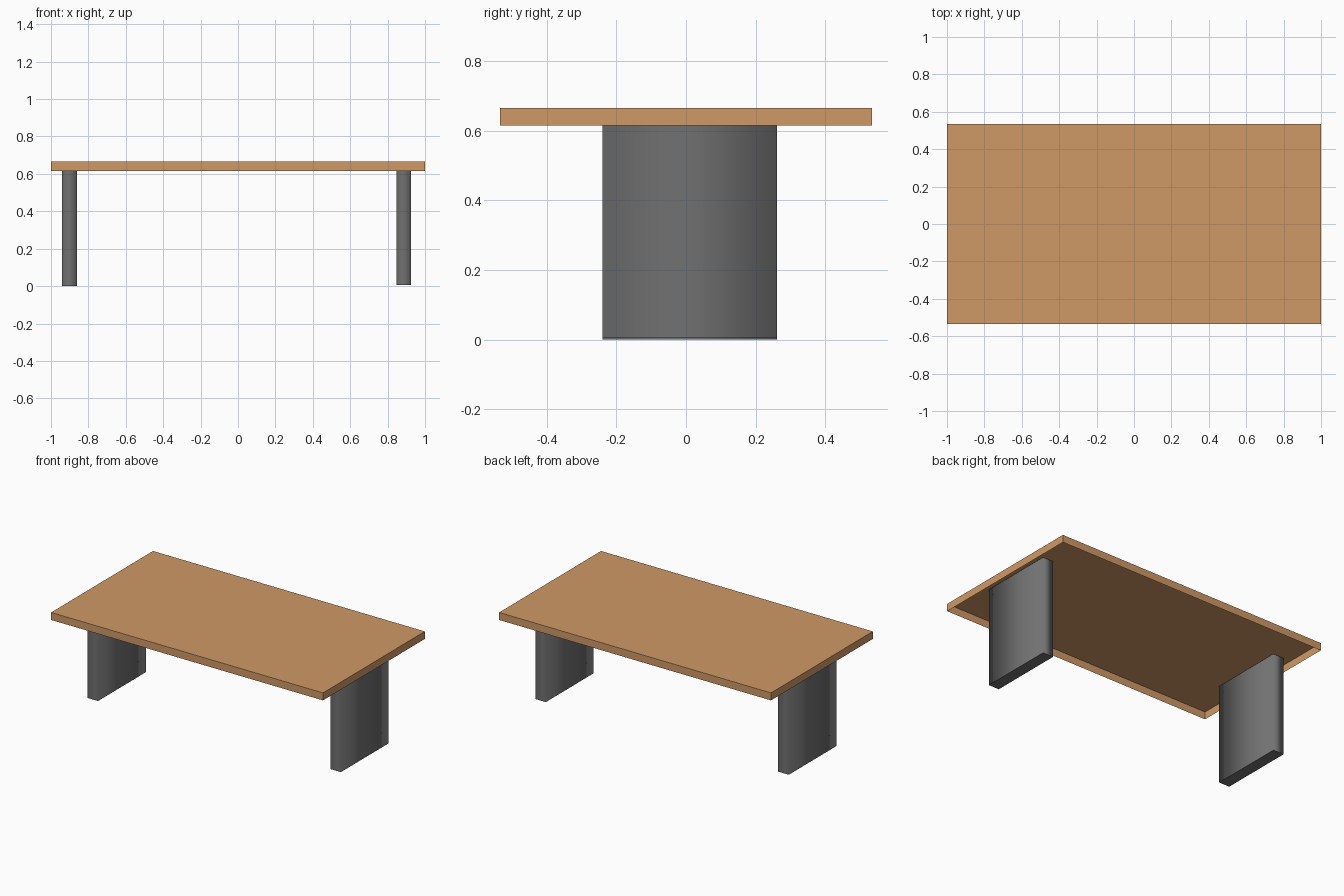
import bpy
import bmesh

if "Cube" in bpy.data.objects:
    bpy.data.objects.remove(bpy.data.objects["Cube"])


def make_material(name, color):
    mat = bpy.data.materials.new(name)
    mat.diffuse_color = (*color, 1.0)
    mat.use_nodes = True
    mat.node_tree.nodes["Principled BSDF"].inputs["Base Color"].default_value = mat.diffuse_color
    return mat


def make_box(name, low, high, mat, open_bottom=False, soft_sides=False):
    """Box between two corners; optionally open below or with softly shaded walls."""
    bm = bmesh.new()
    bmesh.ops.create_cube(bm, size=1.0)
    for v in bm.verts:
        v.co = [(l + h) / 2 + c * (h - l) for l, h, c in zip(low, high, v.co)]
    bm.normal_update()
    if open_bottom:
        under = [f for f in bm.faces if f.normal.z < -0.5]
        bmesh.ops.delete(bm, geom=under, context='FACES_ONLY')
    if soft_sides:
        for f in bm.faces:
            f.smooth = abs(f.normal.z) < 0.5
        for e in bm.edges:
            # horizontal edges stay crisp, vertical corners blend
            e.smooth = abs(e.verts[0].co.z - e.verts[1].co.z) > 0.01
    mesh = bpy.data.meshes.new(name)
    bm.to_mesh(mesh)
    bm.free()
    mesh.materials.append(mat)
    obj = bpy.data.objects.new(name, mesh)
    bpy.context.collection.objects.link(obj)
    return obj


wood = make_material("warm wood", (0.63, 0.32, 0.135))
metal = make_material("dark grey", (0.165, 0.165, 0.165))

# Table top: a thin shell, hollow underneath
make_box("table_top", (-1.0, -0.535, 0.615), (1.0, 0.535, 0.665), wood,
         open_bottom=True)

# Two slab legs reaching up into the hollow of the top
for name, x0, x1, z0 in (("left_leg", -0.94, -0.862, 0.0),
                         ("right_leg", 0.848, 0.925, 0.005)):
    make_box(name, (x0, -0.24, z0), (x1, 0.262, 0.66), metal, soft_sides=True)
